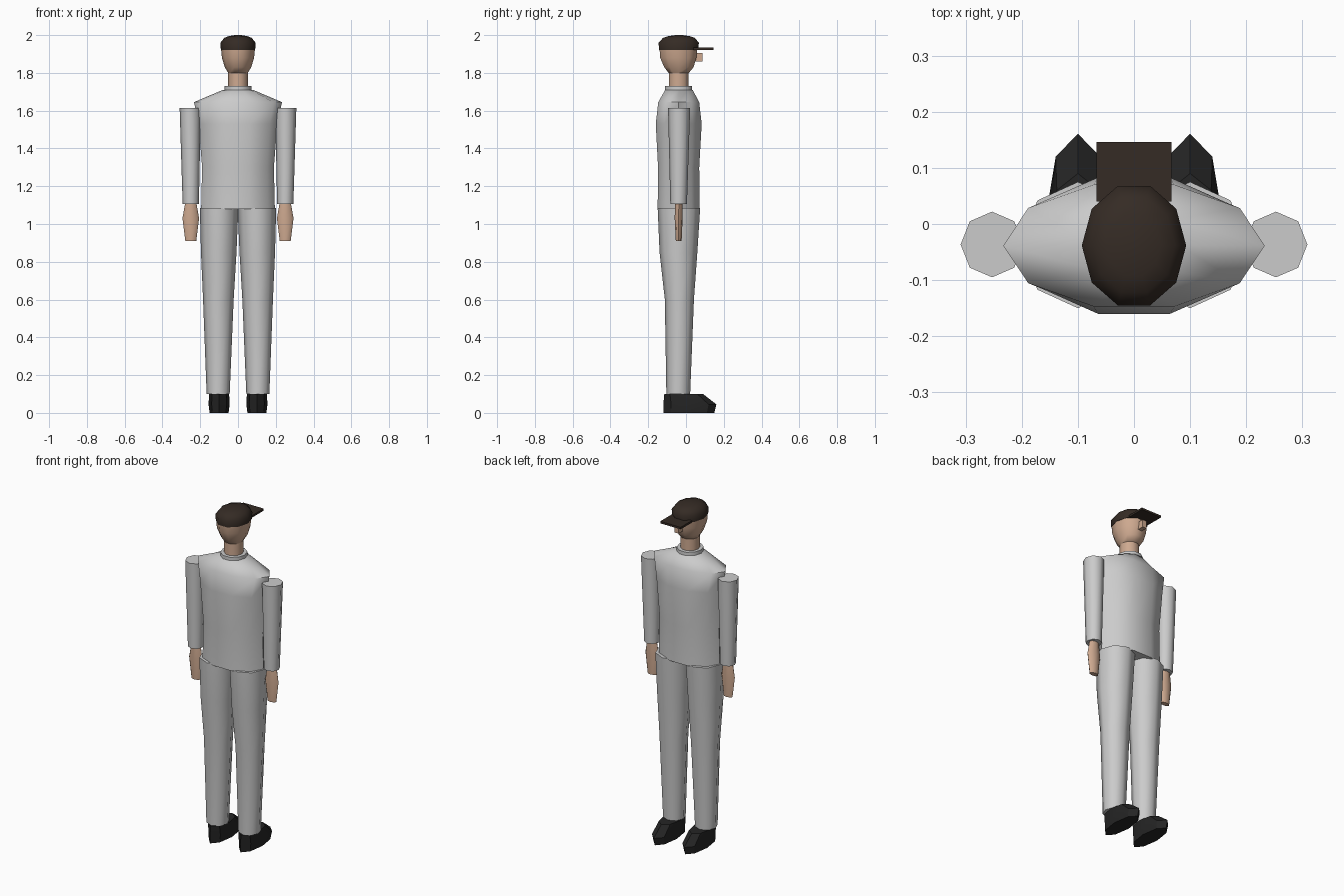
import bpy
import bmesh
from math import cos, sin, tau, radians

if "Cube" in bpy.data.objects:
    bpy.data.objects.remove(bpy.data.objects["Cube"])


def material(name, rgb):
    m = bpy.data.materials.new(name)
    m.diffuse_color = (*rgb, 1)
    m.use_nodes = True
    m.node_tree.nodes["Principled BSDF"].inputs["Base Color"].default_value = m.diffuse_color
    return m


SKIN = material("skin", (0.62, 0.40, 0.28))
CAP = material("dark_brown", (0.035, 0.024, 0.018))
SHOE = material("black", (0.018, 0.018, 0.018))


def finish(name, bm, mat, smooth):
    bmesh.ops.recalc_face_normals(bm, faces=bm.faces)
    me = bpy.data.meshes.new(name)
    bm.to_mesh(me)
    bm.free()
    ob = bpy.data.objects.new(name, me)
    bpy.context.collection.objects.link(ob)
    if mat:
        me.materials.append(mat)
    if smooth:
        bpy.ops.object.select_all(action='DESELECT')
        ob.select_set(True)
        bpy.context.view_layer.objects.active = ob
        bpy.ops.object.shade_smooth_by_angle(angle=radians(smooth))
    return ob


def loft(name, sides, rings, mat=None, smooth=55):
    """Stack elliptical rings (z, centre x, half width, y min, y max)."""
    # an n-gon without a vertex on the y axis is a little shallower than its ellipse
    reach = max(sin(tau * i / sides) for i in range(sides))
    bm = bmesh.new()
    loops = []
    for z, cx, rx, y0, y1 in rings:
        cy, ry = (y0 + y1) / 2, (y1 - y0) / 2 / reach
        loops.append([bm.verts.new((cx + rx * cos(tau * i / sides),
                                    cy + ry * sin(tau * i / sides), z))
                      for i in range(sides)])
    for a, b in zip(loops, loops[1:]):
        for i in range(sides):
            j = (i + 1) % sides
            bm.faces.new((a[i], a[j], b[j], b[i]))
    bm.faces.new(loops[0])
    bm.faces.new(loops[-1])
    return finish(name, bm, mat, smooth)


def box(name, lo, hi, mat):
    bm = bmesh.new()
    bmesh.ops.create_cube(bm, size=1)
    for v in bm.verts:
        v.co = [l + (c + 0.5) * (h - l) for l, h, c in zip(lo, hi, v.co)]
    return finish(name, bm, mat, 0)


# Torso and collar
loft("torso", 10, [(1.08, 0, 0.195, -0.15, 0.072), (1.30, 0, 0.19, -0.148, 0.07),
                   (1.53, 0, 0.208, -0.16, 0.083), (1.645, 0, 0.233, -0.147, 0.07),
                   (1.71, 0, 0.08, -0.11, 0.035)])
loft("collar", 10, [(1.70, 0, 0.073, -0.11, 0.033), (1.73, 0, 0.072, -0.11, 0.032)])

# Neck, head and nose
loft("neck", 10, [(1.72, 0, 0.052, -0.09, 0.012), (1.82, 0, 0.052, -0.09, 0.012)], SKIN)
loft("head", 10, [(1.80, 0, 0.052, -0.092, 0.015), (1.83, 0, 0.07, -0.115, 0.04),
                  (1.88, 0, 0.085, -0.137, 0.055), (1.93, 0, 0.09, -0.14, 0.06)], SKIN)
box("nose", (-0.013, 0.05, 1.86), (0.013, 0.088, 1.905), SKIN)

# Cap with a flat visor
loft("cap", 10, [(1.922, 0, 0.091, -0.143, 0.065), (1.96, 0, 0.093, -0.145, 0.068),
                 (1.985, 0, 0.073, -0.122, 0.047), (1.995, 0, 0.048, -0.092, 0.017),
                 (2.0, 0, 0.016, -0.055, -0.02)], CAP)
box("visor", (-0.067, 0.04, 1.922), (0.067, 0.146, 1.934), CAP)

# Paired limbs
for s, side in ((-1, "left"), (1, "right")):
    arm, leg = s * 0.25, s * 0.1
    loft(side + "_sleeve", 8, [(1.105, arm, 0.043, -0.083, 0.005),
                               (1.615, s * 0.253, 0.056, -0.095, 0.022)])
    loft(side + "_hand", 8, [(0.91, arm, 0.029, -0.054, -0.023),
                             (1.03, arm, 0.044, -0.06, -0.018),
                             (1.11, arm, 0.030, -0.058, -0.018)], SKIN)
    loft(side + "_trouser_leg", 8, [(0.10, s * 0.105, 0.061, -0.104, 0.022),
                                    (0.60, s * 0.104, 0.081, -0.112, 0.042),
                                    (0.85, s * 0.102, 0.094, -0.14, 0.06),
                                    (1.085, leg, 0.102, -0.15, 0.075)])
    loft(side + "_shoe", 8, [(0, leg, 0.050, -0.12, 0.15),
                             (0.045, leg, 0.056, -0.12, 0.161),
                             (0.10, leg, 0.053, -0.115, 0.09)], SHOE, 30)
